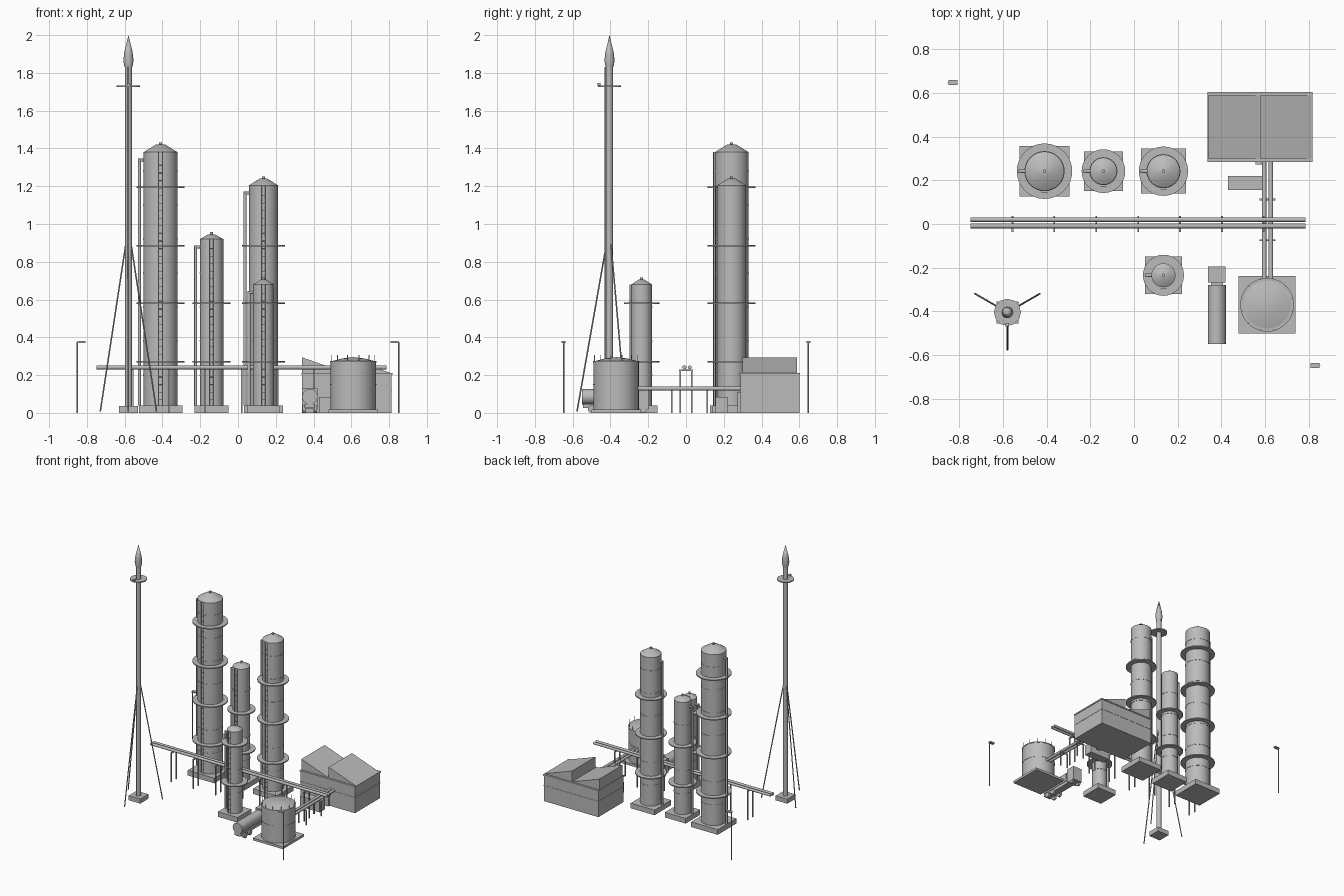
import bpy, bmesh, math
from mathutils import Vector

if "Cube" in bpy.data.objects:
    bpy.data.objects.remove(bpy.data.objects["Cube"])

grey = bpy.data.materials.new("plain_grey")
grey.diffuse_color = (0.5, 0.5, 0.5, 1)
grey.use_nodes = True
grey.node_tree.nodes["Principled BSDF"].inputs["Base Color"].default_value = grey.diffuse_color


def add(name, bm, smooth=False):
    bmesh.ops.recalc_face_normals(bm, faces=bm.faces)
    me = bpy.data.meshes.new(name)
    bm.to_mesh(me)
    bm.free()
    me.materials.append(grey)
    ob = bpy.data.objects.new(name, me)
    bpy.context.collection.objects.link(ob)
    if smooth:
        bpy.ops.object.select_all(action='DESELECT')
        ob.select_set(True)
        bpy.context.view_layer.objects.active = ob
        bpy.ops.object.shade_smooth_by_angle(angle=math.radians(35))
    return ob


def box(name, x0, x1, y0, y1, z0, z1):
    bm = bmesh.new()
    bmesh.ops.create_cube(bm, size=1)
    for v in bm.verts:
        v.co = ((x0 + x1) / 2 + v.co.x * (x1 - x0),
                (y0 + y1) / 2 + v.co.y * (y1 - y0),
                (z0 + z1) / 2 + v.co.z * (z1 - z0))
    return add(name, bm)


def lathe(name, cx, cy, profile, n=32):
    """Revolve (radius, z) points about a vertical axis, with closed ends."""
    bm = bmesh.new()
    rings = []
    for r, z in profile:
        if r == 0:
            rings.append([bm.verts.new((cx, cy, z))] * n)
        else:
            rings.append([bm.verts.new((cx + r * math.cos(2 * math.pi * i / n),
                                        cy + r * math.sin(2 * math.pi * i / n), z))
                          for i in range(n)])
    for a, b in zip(rings, rings[1:]):
        for i in range(n):
            j = (i + 1) % n
            bm.faces.new(list(dict.fromkeys((a[i], a[j], b[j], b[i]))))
    for ring, (r, z) in ((rings[0], profile[0]), (rings[-1], profile[-1])):
        if r:
            bm.faces.new(ring)
    return add(name, bm, True)


def disc(name, cx, cy, r, z0, z1, n=32):
    return lathe(name, cx, cy, [(r, z0), (r, z1)], n)


def rod(name, a, b, r, n=12):
    a, b = Vector(a), Vector(b)
    bm = bmesh.new()
    bmesh.ops.create_cone(bm, cap_ends=True, segments=n, radius1=r, radius2=r,
                          depth=(b - a).length)
    rot = (b - a).to_track_quat('Z', 'Y')
    for v in bm.verts:
        v.co = (a + b) / 2 + rot @ v.co
    return add(name, bm, True)


# Distillation columns: plinth, shell, platforms, seams, ladder, riser
def column(name, cx, cy, r, top, rise, plat_r, levels, half):
    box(name + "_plinth", cx - half, cx + half, cy - half, cy + half, 0, 0.04)
    lathe(name + "_shell", cx, cy, [(r, 0.04), (r, top), (0.28 * r, top + rise),
                                    (0, top + rise)])
    disc(name + "_vent", cx, cy, 0.008, top + rise - 0.002, top + rise + 0.012, 12)
    for z in levels:
        disc(name + "_platform", cx, cy, plat_r, z - 0.004, z + 0.004)
    z = 0.2
    while z < top - 0.05:
        disc(name + "_seam", cx, cy, r + 0.002, z - 0.002, z + 0.002)
        z += 0.18
    yl = cy - r - 0.007
    for s in (-1, 1):
        rod(name + "_ladder_rail", (cx + s * 0.011, yl, 0.04), (cx + s * 0.011, yl, top), 0.0025, 6)
    for i in range(int((top - 0.06) / 0.04)):
        zr = 0.07 + i * 0.04
        rod(name + "_ladder_rung", (cx - 0.011, yl, zr), (cx + 0.011, yl, zr), 0.0015, 6)
    xr = cx - r - 0.022
    rod(name + "_riser", (xr, cy, 0.04), (xr, cy, top - 0.035), 0.008)
    rod(name + "_riser_elbow", (xr - 0.007, cy, top - 0.042), (cx, cy, top - 0.042), 0.008)


column("tall_column", -0.41, 0.242, 0.09, 1.38, 0.04, 0.127, (0.27, 0.58, 0.885, 1.195), 0.115)
column("second_column", 0.135, 0.242, 0.076, 1.205, 0.035, 0.113, (0.27, 0.58, 0.885), 0.103)
column("short_column", -0.14, 0.242, 0.062, 0.92, 0.025, 0.1, (0.27, 0.58), 0.09)
column("front_column", 0.135, -0.235, 0.055, 0.68, 0.025, 0.094, (0.27, 0.58), 0.085)

# Flare stack with guy wires
fx, fy = -0.58, -0.405
box("flare_plinth", fx - 0.05, fx + 0.05, fy - 0.05, fy + 0.05, 0, 0.036)
disc("flare_stack", fx, fy, 0.019, 0.036, 1.835, 16)
lathe("flare_tip", fx, fy, [(0.021, 1.83), (0.027, 1.865), (0.022, 1.91), (0, 2.0)], 12)
disc("flare_platform", fx, fy, 0.062, 1.726, 1.734, 12)
rod("flare_pilot_line", (fx, fy - 0.022, 0.036), (fx, fy - 0.022, 1.83), 0.004, 8)
box("flare_pilot_box", fx - 0.008, fx + 0.008, fy - 0.064, fy - 0.048, 1.73, 1.746)
for k in range(3):
    a = math.radians(30 + 120 * k)
    d = Vector((math.cos(a), math.sin(a), 0))
    c = Vector((fx, fy, 0))
    rod("guy_wire", c + 0.172 * d + Vector((0, 0, 0.008)), c + 0.015 * d + Vector((0, 0, 0.9)), 0.004, 8)

# Main pipe rack
for y, r in ((0.02, 0.010), (-0.009, 0.011)):
    rod("rack_pipe", (-0.75, y, 0.241), (0.785, y, 0.241), r, 16)
for i in range(7):
    x = -0.557 + 0.192 * i
    box("rack_beam", x - 0.004, x + 0.004, -0.036, 0.036, 0.223, 0.231)
    for y in (-0.031, 0.031):
        box("rack_post", x - 0.004, x + 0.004, y - 0.004, y + 0.004, 0, 0.225)

# Low transfer pipes between tank and building
for x in (0.597, 0.627):
    rod("transfer_pipe", (x, -0.27, 0.129), (x, 0.295, 0.129), 0.011, 16)
for y in (-0.075, 0.112):
    box("transfer_beam", 0.576, 0.648, y - 0.004, y + 0.004, 0.111, 0.119)
    for x in (0.581, 0.643):
        box("transfer_post", x - 0.004, x + 0.004, y - 0.004, y + 0.004, 0, 0.115)

# Storage tank with rim posts
tx, ty = 0.61, -0.37
box("tank_pad", tx - 0.131, tx + 0.131, ty - 0.131, ty + 0.131, 0, 0.018)
lathe("storage_tank", tx, ty, [(0.12, 0.018), (0.12, 0.272), (0.06, 0.288), (0, 0.295)], 40)
disc("tank_rim", tx, ty, 0.123, 0.268, 0.275, 40)
disc("tank_seam", tx, ty, 0.122, 0.148, 0.152, 40)
for k in range(12):
    a = 2 * math.pi * (k + 0.5) / 12
    x, y = tx + 0.118 * math.cos(a), ty + 0.118 * math.sin(a)
    rod("tank_rim_post", (x, y, 0.27), (x, y, 0.306), 0.002, 6)

# Building with sawtooth roof
box("building_walls", 0.34, 0.813, 0.288, 0.6, 0, 0.205)
box("building_belt", 0.338, 0.815, 0.286, 0.602, 0.118, 0.124)
box("building_eave", 0.336, 0.817, 0.284, 0.604, 0.2, 0.21)
for x0 in (0.34, 0.577):
    x1 = x0 + 0.236
    bm = bmesh.new()
    ends = [[bm.verts.new((x, y, z)) for x, z in ((x0, 0.205), (x1, 0.205), (x1, 0.21), (x0, 0.294))]
            for y in (0.3, 0.588)]
    bm.faces.new(ends[0])
    bm.faces.new(ends[1])
    for i in range(4):
        j = (i + 1) % 4
        bm.faces.new((ends[0][i], ends[0][j], ends[1][j], ends[1][i]))
    add("sawtooth_roof", bm)
box("building_door", 0.557, 0.593, 0.272, 0.29, 0, 0.11)

# Equipment container
box("container", 0.43, 0.60, 0.155, 0.22, 0, 0.083)

# Tanker truck
rod("truck_tank", (0.38, -0.55, 0.086), (0.38, -0.28, 0.086), 0.041, 28)
box("truck_cab", 0.34, 0.42, -0.268, -0.195, 0.02, 0.13)
box("truck_chassis", 0.352, 0.408, -0.545, -0.2, 0.025, 0.048)
for y in (-0.225, -0.44, -0.5):
    for x in (0.342, 0.402):
        rod("truck_wheel", (x, y, 0.02), (x + 0.016, y, 0.02), 0.02, 16)

# Lamp posts in opposite corners
for s in (-1, 1):
    px, py = s * 0.85, -s * 0.648
    rod("lamp_post", (px, py, 0), (px, py, 0.375), 0.004, 8)
    box("lamp_head", min(px, px - s * 0.042), max(px, px - s * 0.042), py - 0.011, py + 0.011, 0.37, 0.38)
